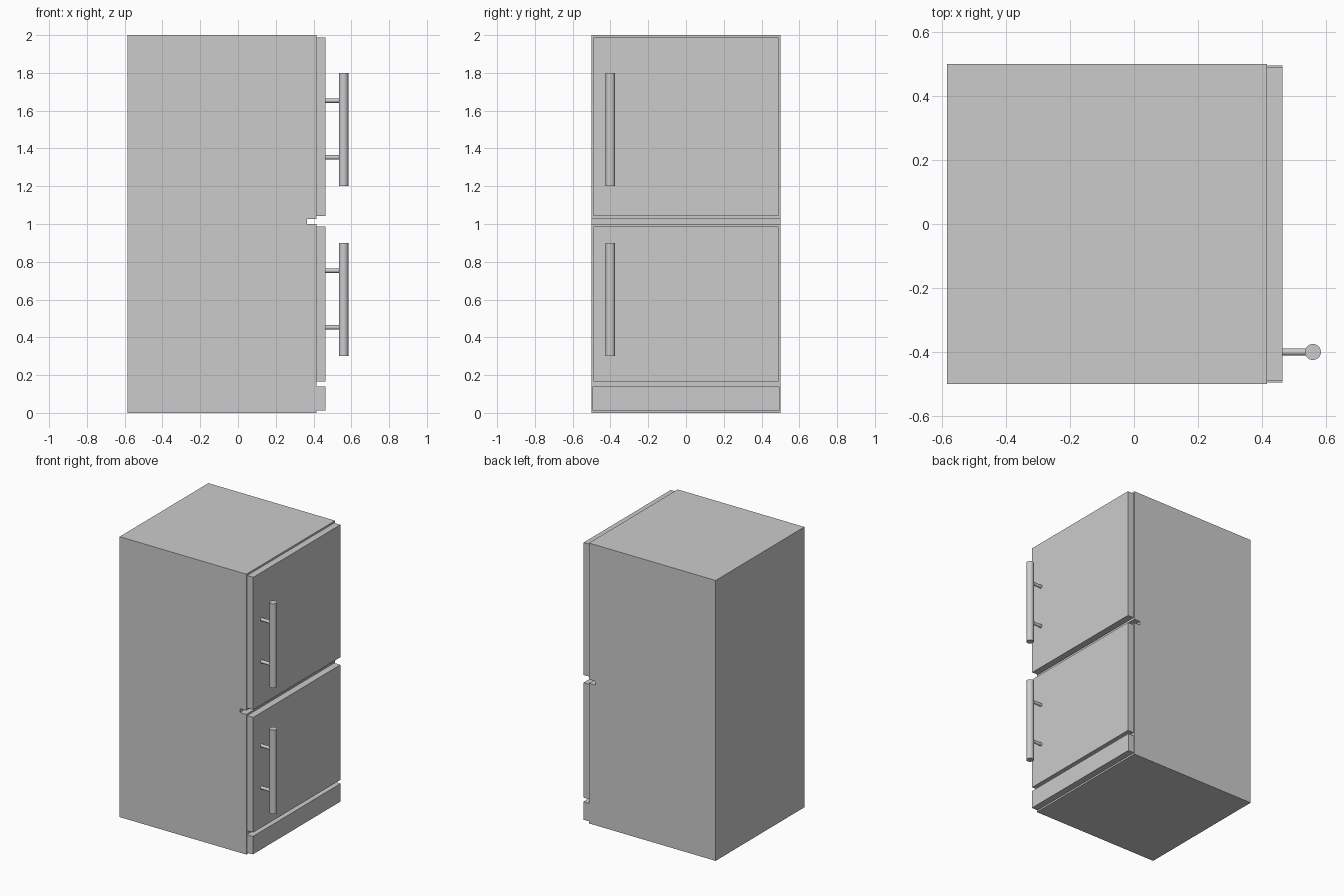
import bpy, bmesh, math

if "Cube" in bpy.data.objects:
    bpy.data.objects.remove(bpy.data.objects["Cube"])


def box(name, x, y, z):
    """Box from (min, max) pairs."""
    bpy.ops.mesh.primitive_cube_add(
        size=1, location=[(a + b) / 2 for a, b in (x, y, z)])
    ob = bpy.context.object
    ob.name = name
    ob.scale = [b - a for a, b in (x, y, z)]
    bpy.ops.object.transform_apply(location=False, rotation=False, scale=True)
    return ob


def rod(name, radius, length, loc, rot=(0, 0, 0), sides=32):
    bpy.ops.mesh.primitive_cylinder_add(
        vertices=sides, radius=radius, depth=length, location=loc, rotation=rot)
    ob = bpy.context.object
    ob.name = name
    bpy.ops.object.shade_smooth_by_angle()
    return ob


BACK, FACE, DOOR = -0.584, 0.416, 0.464   # x of back, cabinet face, door face
BAR_X, BAR_Y, BAR_R = 0.559, -0.40, 0.025

# Cabinet: side profile with the groove between doors, extruded across the width
profile = [(BACK, 0), (FACE, 0), (FACE, 1.0), (FACE - 0.05, 1.0),
           (FACE - 0.05, 1.027), (FACE, 1.027), (FACE, 2), (BACK, 2)]
bm = bmesh.new()
side = bm.faces.new([bm.verts.new((x, -0.5, z)) for x, z in profile])
ext = bmesh.ops.extrude_face_region(bm, geom=[side])
bmesh.ops.translate(bm, vec=(0, 1, 0), verts=[
    v for v in ext["geom"] if isinstance(v, bmesh.types.BMVert)])
bmesh.ops.recalc_face_normals(bm, faces=bm.faces)
mesh = bpy.data.meshes.new("cabinet")
bm.to_mesh(mesh)
bm.free()
bpy.context.collection.objects.link(bpy.data.objects.new("cabinet", mesh))

# Doors and kick plate
box("kick_plate", (FACE, DOOR), (-0.495, 0.495), (0.012, 0.14))
for label, z0, z1, mid in (("lower", 0.167, 0.988, 0.6),
                           ("upper", 1.042, 1.987, 1.5)):
    box(label + "_door", (FACE, DOOR), (-0.491, 0.491), (z0, z1))
    # Handle bar with two standoffs
    rod(label + "_handle_bar", BAR_R, 0.6, (BAR_X, BAR_Y, mid))
    for i, dz in enumerate((-0.147, 0.153)):
        rod(f"{label}_handle_post_{i + 1}", 0.0115, BAR_X - DOOR,
            ((BAR_X + DOOR) / 2, BAR_Y, mid + dz), (0, math.pi / 2, 0), 16)
